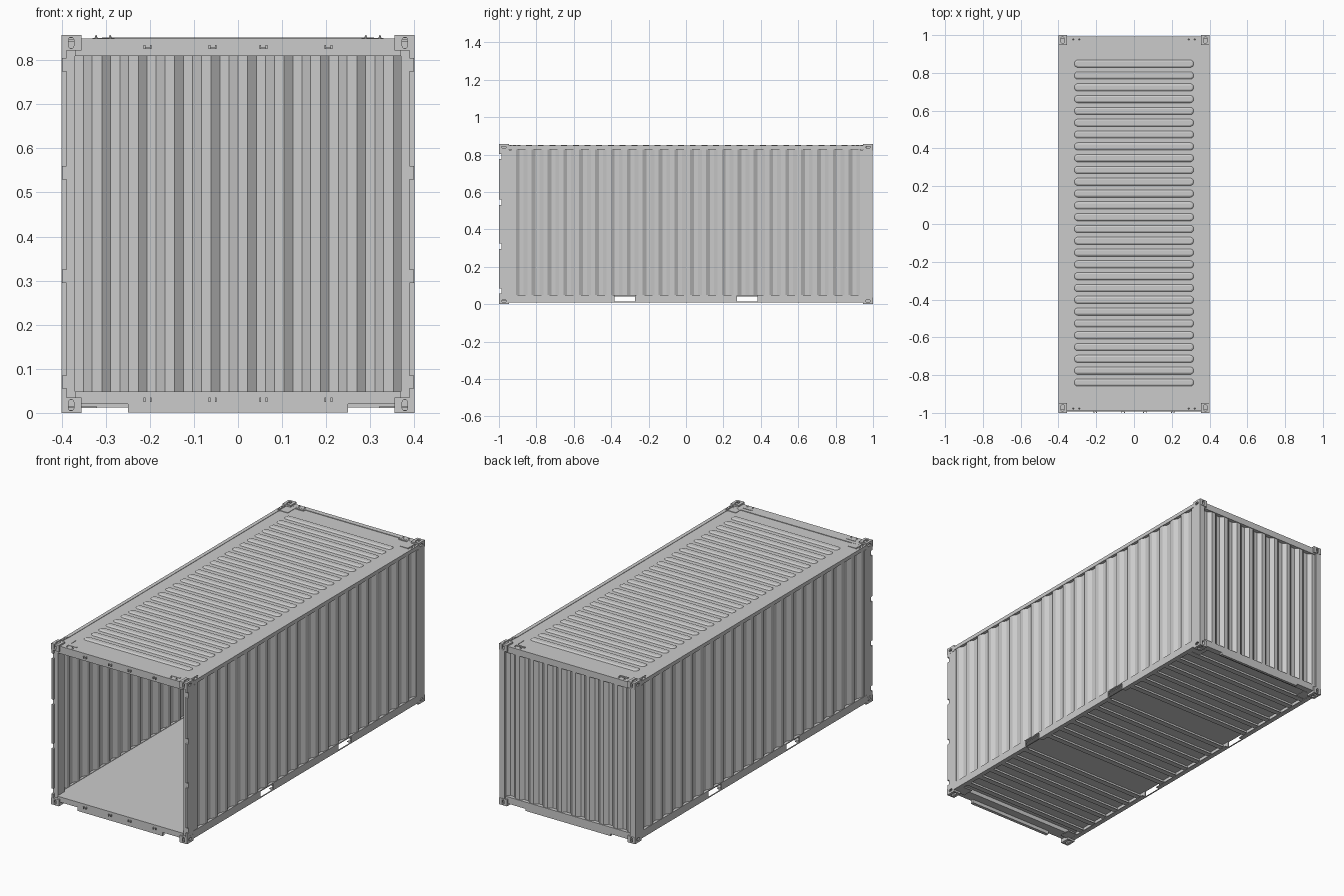
import bpy, bmesh, math
from mathutils import Matrix, Vector

if "Cube" in bpy.data.objects:
    bpy.data.objects.remove(bpy.data.objects["Cube"])

MID = 0.4285  # half height, used for the z mirror


def finish(name, bm, mirror="", origin_z=0.0):
    bmesh.ops.recalc_face_normals(bm, faces=bm.faces)
    me = bpy.data.meshes.new(name)
    bm.to_mesh(me)
    bm.free()
    ob = bpy.data.objects.new(name, me)
    ob.location.z = origin_z
    bpy.context.collection.objects.link(ob)
    if mirror:
        add_mirror(ob, mirror)
    return ob


def add_mirror(ob, axes):
    m = ob.modifiers.new("mirror", "MIRROR")
    m.use_axis = [a in axes for a in "xyz"]
    m.use_mirror_merge = False


def add_box(bm, x, y, z):
    c = [(a + b) / 2 for a, b in (x, y, z)]
    s = [b - a for a, b in (x, y, z)]
    bmesh.ops.create_cube(bm, size=1, matrix=Matrix.Translation(c) @ Matrix.Diagonal((*s, 1)))


def boxes(name, items, mirror=""):
    bm = bmesh.new()
    for it in items:
        add_box(bm, *it)
    return finish(name, bm, mirror)


def stadium(hl, hw, r, seg=5):
    """Rounded rectangle outline, half length hl and half width hw."""
    pts = []
    for k, (sx, sy) in enumerate(((1, 1), (-1, 1), (-1, -1), (1, -1))):
        for i in range(seg + 1):
            a = math.pi / 2 * (k + i / seg)
            pts.append((sx * (hl - r) + r * math.cos(a), sy * (hw - r) + r * math.sin(a)))
    return pts


def loft(bm, rings, cap_first=True):
    rs = [[bm.verts.new(p) for p in r] for r in rings]
    n = len(rs[0])
    for a, b in zip(rs, rs[1:]):
        for i in range(n):
            bm.faces.new((a[i], a[(i + 1) % n], b[(i + 1) % n], b[i]))
    bm.faces.new(rs[-1])
    if cap_first:
        bm.faces.new(rs[0])


def corrugated(name, half, waves, depth, z0, z1, place, mirror=""):
    """Trapezoid sheet along u; place(u, d) gives the xy position, d = inward depth."""
    p = 2 * half / waves
    prof = []
    for i in range(waves):
        u = -half + i * p
        prof += [(u, 0), (u + .26 * p, 0), (u + .5 * p, depth), (u + .76 * p, depth)]
    prof.append((half, 0))
    bm = bmesh.new()
    low = [bm.verts.new((*place(u, d), z0)) for u, d in prof]
    high = [bm.verts.new((*place(u, d), z1)) for u, d in prof]
    for i in range(len(prof) - 1):
        bm.faces.new((low[i], low[i + 1], high[i + 1], high[i]))
    ob = finish(name, bm)
    s = ob.modifiers.new("thickness", "SOLIDIFY")
    s.thickness, s.offset = 0.002, 0
    if mirror:
        add_mirror(ob, mirror)


# Corrugated walls
corrugated("side_walls", .932, 22, .013, .045, .835, lambda u, d: (.397 - d, u), "x")
corrugated("back_wall", .372, 9, .016, .04, .82, lambda u, d: (u, .987 - d))

# Corner castings: hollow blocks with oblong holes on three faces
bm = bmesh.new()
add_box(bm, (.355, .4), (.947, 1), (-MID, -MID + .035))
castings = finish("corner_castings", bm, "", MID)
c = Vector((.3785, .9735, .0175))
bm = bmesh.new()
add_box(bm, (.361, .394), (.953, .994), (.006, .029))
cavity = finish("cavity_cutter", bm)
cutters = [cavity]
for name, pts in (
    ("front_hole_cutter", [[(c.x + a, y, c.z + b) for a, b in stadium(.006, .0125, .006)] for y in (.98, 1.02)]),
    ("side_hole_cutter", [[(x, c.y + a, c.z + b) for a, b in stadium(.012, .007, .007)] for x in (.38, .42)]),
    ("base_hole_cutter", [[(c.x + a, c.y + b, z) for a, b in stadium(.009, .017, .009)] for z in (-.02, .015)]),
):
    bm = bmesh.new()
    loft(bm, pts)
    cutters.append(finish(name, bm))
for cut in cutters:
    cut.hide_render = True
    cut.hide_viewport = True
    b = castings.modifiers.new("hole", "BOOLEAN")
    b.operation, b.object, b.solver = "DIFFERENCE", cut, "EXACT"
add_mirror(castings, "xyz")

# Corner posts, front ones with an outer flange notched for the hinges
boxes("back_posts", [((.37, .4), (.975, .998), (.035, .825)),
                     ((.388, .4), (.93, .998), (.035, .825))], "x")
notches = [.07, .31, .545, .79]
edges = [.035] + [v for n in notches for v in (n - .014, n + .014)] + [.825]
flange = [((.389, .4), (-.999, -.985), (edges[i], edges[i + 1])) for i in range(0, len(edges), 2)]
boxes("front_posts", [((.37, .399), (-.986, -.93), (.035, .825))] + flange, "x")

# End frames
boxes("front_header", [((-.37, .37), (-.99, -.93), (.81, .849))])
boxes("back_header", [((-.37, .37), (.965, .992), (.815, .849))])
boxes("front_sill", [((-.37, .37), (-.992, -.93), (.02, .048)),
                     ((-.25, .25), (-.992, -.975), (.001, .02))])
boxes("back_sill", [((-.37, .37), (.96, .992), (.012, .048)),
                    ((-.25, .25), (.978, .992), (.001, .012))])

# Lock-bar keepers on the front header and sill
keep = []
for x in (-.205, -.0575, .0575, .205):
    s = 1 if x > 0 else -1
    for z in (.83, .03):
        keep += [((x - .009, x - .005), (-1, -.988), (z - .005, z + .005)),
                 ((x + .005, x + .009), (-1, -.988), (z - .005, z + .005))]
    keep.append(((x - .009, x + .009), (-.996, -.988), (.826, .829)))
boxes("lock_keepers", keep)

# Side rails, lower ones interrupted by fork pockets
boxes("top_rails", [((.38, .4), (-.95, .95), (.828, .848))], "x")
low = []
for a, b in ((-.95, -.382), (-.273, .273), (.382, .95)):
    low += [((.394, .4), (a, b), (.01, .05)), ((.375, .4), (a, b), (.01, .014))]
low.append(((.383, .4), (-.95, .95), (.045, .05)))
low += [((.394, .4), (a, a + .109), (.01, .013)) for a in (-.382, .273)]
boxes("bottom_rails", low, "x")

# Floor and its channel cross members
boxes("floor", [((-.388, .388), (-.985, .975), (.042, .048))])
members = []
ys = [-.87, -.78, -.69, -.6, -.51, -.42, -.235, -.14, -.047, .047, .14, .235, .42, .51, .6, .69, .78, .87]
for y in ys:
    members += [((-.394, .394), (y - .003, y + .001), (.012, .042)),
                ((-.394, .394), (y - .003, y + .026), (.012, .015))]
boxes("cross_members", members)
boxes("lower_corner_plates", [((.32, .395), (.9, .96), (.011, .015))], "xy")

# Roof sheet with raised rounded ribs
boxes("roof_sheet", [((-.396, .396), (-.985, .985), (.842, .846))])
bm = bmesh.new()
for i in range(28):
    y = -.839 + i * .0625
    rings = []
    for hl, hw, r, z in ((.316, .020, .018, .8455), (.312, .016, .014, .8495), (.307, .011, .010, .852)):
        rings.append([(a, y + b, z) for a, b in stadium(hl, hw, r, 4)])
    loft(bm, rings, False)
finish("roof_ribs", bm)

# Roof corner plates, lashing bars and studs
boxes("roof_corner_plates", [((.33, .398), (.89, .985), (.845, .8485))], "xy")
boxes("lashing_bars", [((.379, .384), (.885, .945), (.846, .852)),
                       ((.384, .392), (.9, .908), (.846, .852)),
                       ((.384, .392), (.925, .933), (.846, .852)),
                       ((.28, .33), (.95, .96), (.846, .851))], "xy")
bm = bmesh.new()
for x in (.29, .322):
    bmesh.ops.create_cone(bm, cap_ends=True, segments=8, radius1=.005, radius2=.001, depth=.01,
                          matrix=Matrix.Translation((x, .977, .852)))
finish("roof_studs", bm, "xy")
